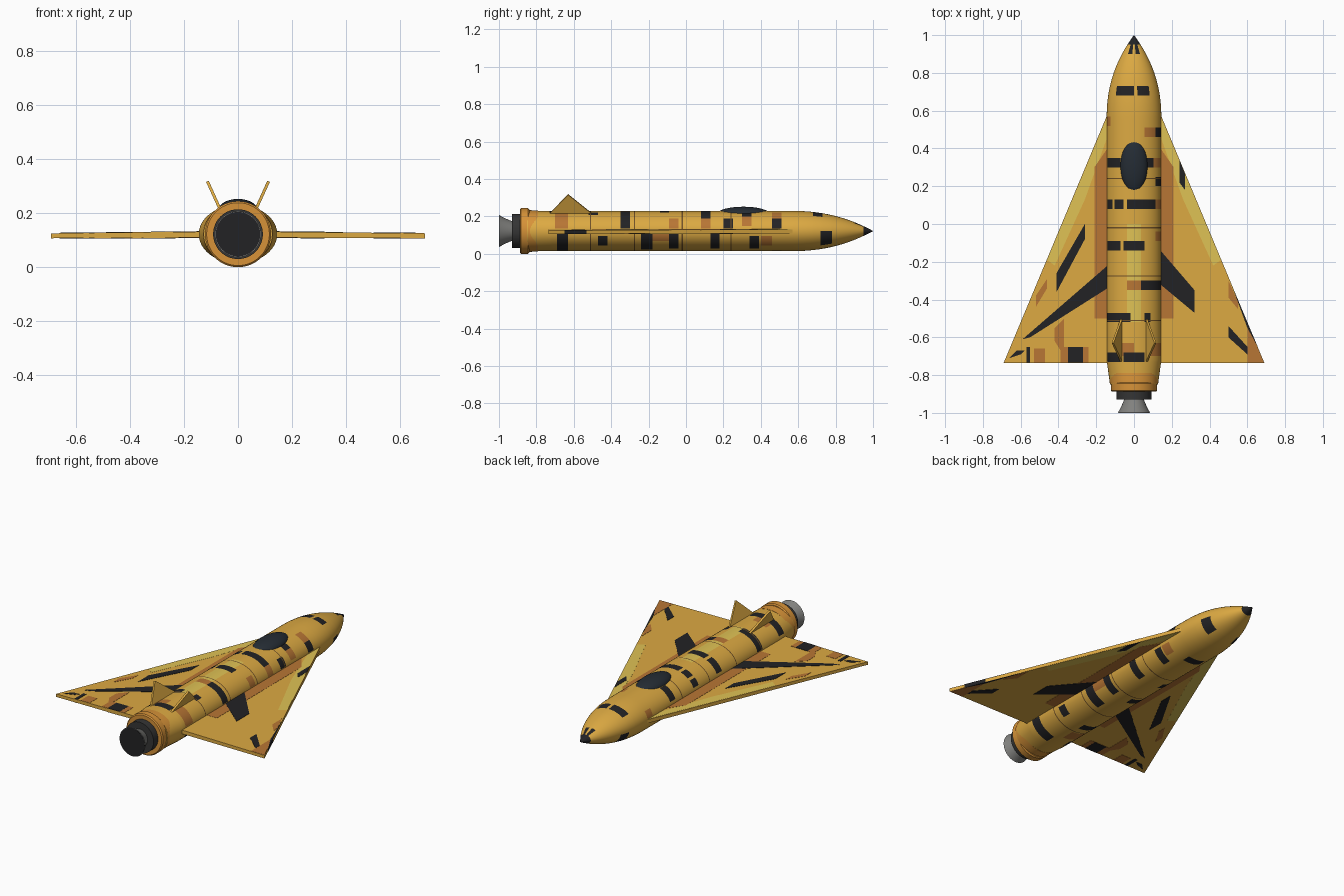
import bpy, bmesh, math

ZC = 0.122      # height of the body axis
SEG = 48


def material(name, col):
    m = bpy.data.materials.new(name)
    m.diffuse_color = (*col, 1)
    return m


MUSTARD = material("mustard", (0.72, 0.40, 0.055))
BLACK = material("black", (0.016, 0.016, 0.018))
RUST = material("rust", (0.48, 0.18, 0.035))
LEMON = material("lemon", (0.74, 0.54, 0.09))
ORANGE = material("orange", (0.68, 0.29, 0.04))
GLASS = material("dark_glass", (0.018, 0.025, 0.034))
STEEL = material("steel", (0.22, 0.22, 0.21))
SOOT = material("soot", (0.035, 0.035, 0.035))
SEAM = material("seam", (0.16, 0.08, 0.02))


def finish(bm, name, mats, smooth=True):
    bmesh.ops.recalc_face_normals(bm, faces=bm.faces[:])
    me = bpy.data.meshes.new(name)
    bm.to_mesh(me)
    bm.free()
    for m in mats:
        me.materials.append(m)
    ob = bpy.data.objects.new(name, me)
    bpy.context.collection.objects.link(ob)
    if smooth:
        bpy.ops.object.select_all(action='DESELECT')
        ob.select_set(True)
        bpy.context.view_layer.objects.active = ob
        bpy.ops.object.shade_smooth_by_angle(angle=math.radians(30))
    return ob


def loft(name, sections, mats, paint=None):
    """Elliptical sections (y, rx, rz) joined along y; paint(y, angle) gives a material slot."""
    bm = bmesh.new()
    rings = []
    for y, rx, rz in sections:
        rings.append([bm.verts.new((rx * math.cos(2 * math.pi * i / SEG), y,
                                    ZC + rz * math.sin(2 * math.pi * i / SEG))) for i in range(SEG)])
    for k in range(len(rings) - 1):
        ym = (sections[k][0] + sections[k + 1][0]) / 2
        for i in range(SEG):
            j = (i + 1) % SEG
            f = bm.faces.new((rings[k][i], rings[k][j], rings[k + 1][j], rings[k + 1][i]))
            if paint:
                f.material_index = paint(ym, (i + 0.5) * 360 / SEG)
    bm.faces.new(rings[0])
    bm.faces.new(rings[-1])
    return finish(bm, name, mats)


# Fuselage paint: (y0, y1, angle0, angle1), 0 deg = right side, 90 deg = top
black = [(0.95, 1.0, 0, 360), (0.90, 0.95, 60, 82), (0.90, 0.95, 97, 120),
         (0.68, 0.73, 52, 82), (0.68, 0.73, 90, 135), (0.72, 0.78, -52, 0), (0.72, 0.78, 187, 232),
         (0.46, 0.51, 7, 38), (0.46, 0.51, 240, 285), (0.34, 0.39, -60, -15), (0.30, 0.35, 45, 68),
         (0.30, 0.35, 120, 165), (0.20, 0.25, 7, 37), (0.13, 0.18, -60, -7), (0.13, 0.18, 195, 250),
         (0.08, 0.13, 37, 105), (0.08, 0.13, 112, 135), (0.08, 0.13, 142, 165),
         (-0.09, -0.04, -60, -7), (-0.09, -0.04, 202, 262), (-0.14, -0.09, 67, 112),
         (-0.14, -0.09, 120, 165), (-0.24, -0.18, -67, -7), (-0.24, -0.18, 187, 225),
         (-0.35, -0.30, 7, 75), (-0.47, -0.42, -45, -15), (-0.47, -0.42, 210, 270),
         (-0.52, -0.47, 97, 172), (-0.52, -0.47, 52, 68), (-0.69, -0.63, -75, -7),
         (-0.69, -0.63, 187, 240), (-0.73, -0.68, 67, 112), (-0.73, -0.68, 120, 165)]
rust = [(0.46, 0.51, 37, 68), (0.52, 0.57, 150, 172), (0.30, 0.35, 15, 45), (0.08, 0.13, 7, 37),
        (-0.09, -0.04, 7, 37), (-0.35, -0.30, 75, 105), (-0.70, -0.63, 7, 60), (-0.70, -0.63, 90, 128),
        (0.40, 0.46, -45, -15), (-0.18, -0.09, -30, -7), (-0.60, -0.52, 225, 270)]
lemon = [(-0.52, 0.0, 75, 105)]
seams = [(y - 0.003, y + 0.003, 0, 360) for y in (0.24, -0.02, -0.275, -0.51)]
layers = [(seams, 4), (black, 1), (rust, 2), (lemon, 3)]


def camo(y, a):
    for patches, slot in layers:
        for y0, y1, a0, a1 in patches:
            if y0 < y < y1 and (a - a0) % 360 < a1 - a0:
                return slot
    return 0


def body_radius(y):
    if y > 0.55:
        k = max(1 - ((y - 0.55) / 0.45) ** 2.3, 0.005)
        return 0.145 * k, 0.108 * k
    if y < -0.72:
        return 0.145 - 0.018 * (-0.72 - y) / 0.13, 0.108
    return 0.145, 0.108


# Fuselage
cuts = {-0.85, -0.79, -0.72, 0.55} | {round(0.55 + 0.025 * i, 3) for i in range(19)}
for patches, _ in layers:
    for p in patches:
        cuts |= {round(p[0], 3), round(p[1], 3)}
loft("fuselage", [(y, *body_radius(y)) for y in sorted(cuts)],
     [MUSTARD, BLACK, RUST, LEMON, SEAM], camo)

# Tail ring, engine collar and nozzle
loft("tail_sleeve", [(-0.845, 0.128, 0.112), (-0.79, 0.134, 0.109)], [ORANGE])
loft("tail_ring", [(-0.888, 0.116, 0.116), (-0.882, 0.122, 0.122), (-0.845, 0.122, 0.122), (-0.838, 0.116, 0.116)],
     [ORANGE])
loft("engine_collar", [(-0.93, 0.092, 0.092), (-0.88, 0.092, 0.092)], [SOOT])
loft("nozzle", [(-0.999, 0.085, 0.085), (-0.97, 0.069, 0.069), (-0.925, 0.05, 0.05)], [STEEL])
loft("nozzle_mouth", [(-1.0, 0.082, 0.082), (-0.997, 0.082, 0.082)], [BLACK])

# Canopy
bm = bmesh.new()
bmesh.ops.create_uvsphere(bm, u_segments=32, v_segments=16, radius=1)
bmesh.ops.scale(bm, vec=(0.072, 0.142, 0.04), verts=bm.verts)
bmesh.ops.translate(bm, vec=(0, 0.307, 0.212), verts=bm.verts)
finish(bm, "canopy", [GLASS])


def wing_slab(name, pts, mat, grow=0.0):
    """Flat plate following the wing's thickness; grow lifts paint above both skins."""
    bm = bmesh.new()
    t = [abs(x) - 0.145 for x, _ in pts]
    top = [bm.verts.new((x, y, 0.131 - 0.011 * u + grow)) for (x, y), u in zip(pts, t)]
    bot = [bm.verts.new((x, y, 0.109 - 0.004 * u - grow)) for (x, y), u in zip(pts, t)]
    bm.faces.new(top)
    bm.faces.new(bot[::-1])
    for i in range(len(pts)):
        j = (i + 1) % len(pts)
        bm.faces.new((top[i], bot[i], bot[j], top[j]))
    return finish(bm, name, [mat], smooth=False)


# Delta wings, tail fins and mirrored paint
for side, s in (("right", 1), ("left", -1)):
    def flip(pts):
        return [(s * x, y) for x, y in pts]
    wing_slab(side + "_wing", flip([(0.1, 0.57), (0.145, 0.57), (0.69, -0.735), (0.1, -0.735)]), MUSTARD)
    wing_slab(side + "_leading_stripe",
              flip([(0.145, 0.56), (0.145, 0.45), (0.26, 0.13), (0.42, -0.22), (0.46, -0.19)]), LEMON, 0.0007)
    wing_slab(side + "_root_stripe", flip([(0.12, 0.43), (0.21, 0.30), (0.21, -0.50), (0.12, -0.50)]), RUST, 0.001)

    bm = bmesh.new()
    tri = [(0.062, -0.74, 0.205), (0.062, -0.49, 0.205), (0.113, -0.63, 0.317)]
    a = [bm.verts.new((s * (x - 0.005), y, z + 0.002)) for x, y, z in tri]
    b = [bm.verts.new((s * (x + 0.005), y, z - 0.002)) for x, y, z in tri]
    bm.faces.new(a)
    bm.faces.new(b[::-1])
    for i in range(3):
        j = (i + 1) % 3
        bm.faces.new((a[i], b[i], b[j], a[j]))
    finish(bm, side + "_tail_fin", [MUSTARD], smooth=False)

# One-sided wing camouflage
wing_rust = [[(0.60, -0.733), (0.60, -0.53), (0.688, -0.733)],
             [(0.50, -0.30), (0.50, -0.39), (0.55, -0.45), (0.55, -0.41)],
             [(-0.39, -0.733), (-0.39, -0.65), (-0.24, -0.65), (-0.24, -0.733)],
             [(-0.53, -0.733), (-0.53, -0.66), (-0.47, -0.66), (-0.47, -0.733)],
             [(-0.52, -0.44), (-0.46, -0.34), (-0.46, -0.29), (-0.52, -0.38)],
             [(-0.42, -0.55), (-0.37, -0.50), (-0.37, -0.70), (-0.42, -0.62)]]
wing_black = [[(0.14, -0.14), (0.32, -0.35), (0.32, -0.47), (0.14, -0.32)],
              [(0.24, 0.34), (0.27, 0.265), (0.27, 0.18), (0.24, 0.22)],
              [(0.52, -0.33), (0.655, -0.65), (0.60, -0.55)],
              [(0.50, -0.54), (0.60, -0.65), (0.60, -0.69), (0.50, -0.60)],
              [(-0.14, -0.22), (-0.59, -0.61), (-0.55, -0.60), (-0.14, -0.34)],
              [(-0.41, -0.26), (-0.26, 0.0), (-0.26, -0.08), (-0.41, -0.36)],
              [(-0.35, -0.734), (-0.35, -0.65), (-0.27, -0.65), (-0.27, -0.734)],
              [(-0.57, -0.734), (-0.57, -0.65), (-0.55, -0.65), (-0.55, -0.734)],
              [(-0.66, -0.71), (-0.62, -0.67), (-0.58, -0.67), (-0.60, -0.69)]]
for label, shapes, mat, grow in (("rust", wing_rust, RUST, 0.0013), ("black", wing_black, BLACK, 0.0018)):
    for n, pts in enumerate(shapes):
        wing_slab(f"wing_{label}_patch_{n + 1}", pts, mat, grow)
